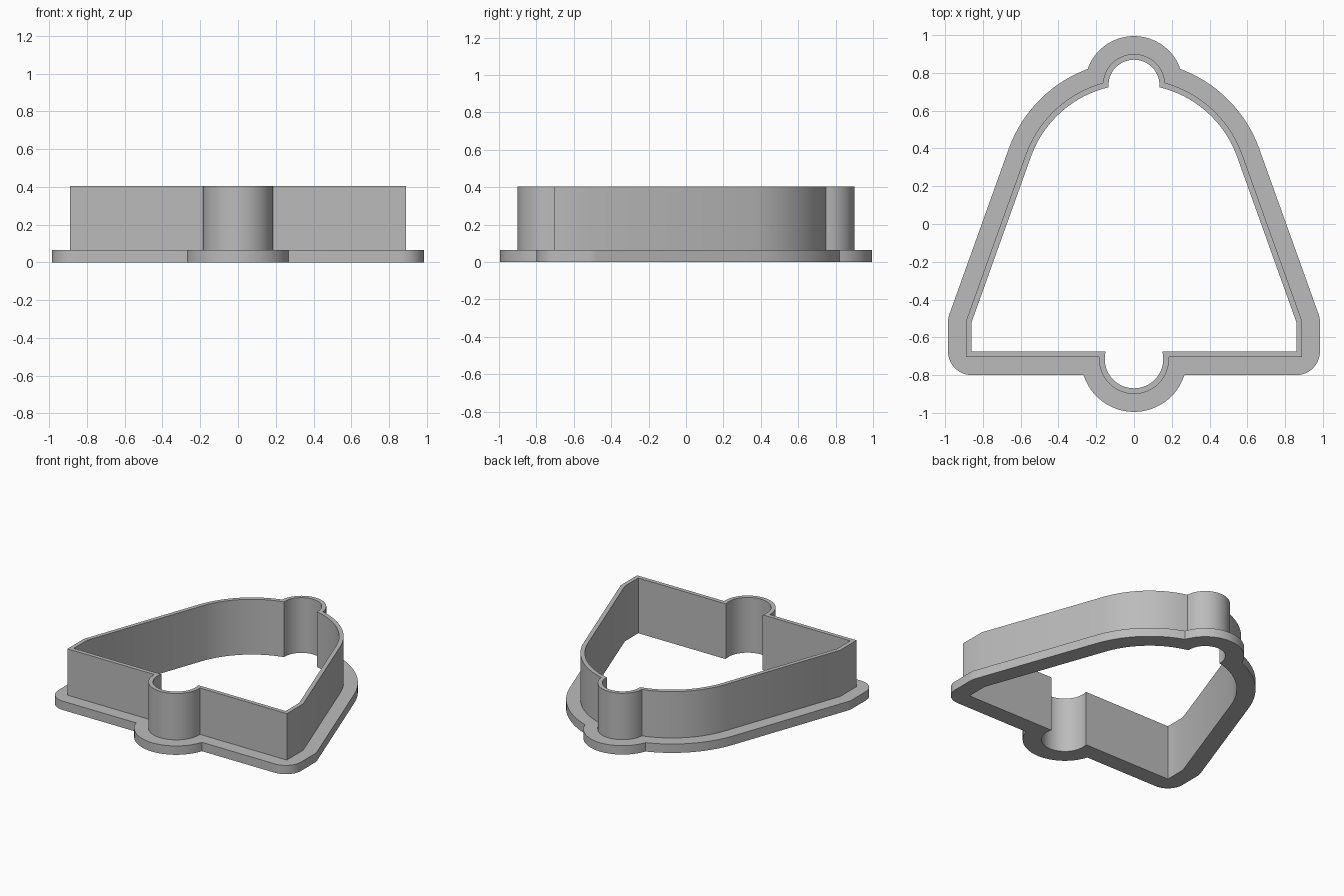
import bpy
import bmesh
from math import sin, cos, atan2, acos, hypot, pi

cube = bpy.data.objects.get("Cube")
if cube:
    bpy.data.objects.remove(cube, do_unlink=True)

# Bell shape, measured along the inside face of the cutting wall
KNOB_Y, KNOB_R = 0.735, 0.135
DOME_Y, DOME_R = 0.16, 0.58
CLAPPER_Y, CLAPPER_R = -0.715, 0.155
SIDE_X, SIDE_Y, BASE_Y = 0.86, -0.52, -0.675
reach, drop = hypot(SIDE_X, SIDE_Y - DOME_Y), atan2(SIDE_Y - DOME_Y, SIDE_X)
LEAN = drop + acos(DOME_R / reach)      # direction the sloping side faces


def arc(cx, cy, r, a0, a1, n):
    return [(cx + r * cos(a0 + (a1 - a0) * i / n),
             cy + r * sin(a0 + (a1 - a0) * i / n)) for i in range(n + 1)]


def outline(d, rounded):
    """Bell outline pushed outward by d, with rounded or mitred corners."""
    # knob, from its tip to where it meets the dome
    r, R, gap = KNOB_R + d, DOME_R + d, KNOB_Y - DOME_Y
    y = DOME_Y + (R * R - r * r + gap * gap) / (2 * gap)
    x = (R * R - (y - DOME_Y) ** 2) ** 0.5
    half = arc(0, KNOB_Y, r, pi / 2, atan2(y - KNOB_Y, x), 20)
    # dome, running into the straight side
    half += arc(0, DOME_Y, R, atan2(y - DOME_Y, x), LEAN, 20)[1:]
    # lip corners
    if rounded:
        half += arc(SIDE_X, SIDE_Y, d, LEAN, 0, 4)
        half += arc(SIDE_X, BASE_Y, d, 0, -pi / 2, 10)
    else:
        x = SIDE_X + d
        half += [(x, DOME_Y + (R - x * cos(LEAN)) / sin(LEAN))] * 5
        half += [(x, BASE_Y - d)] * 11
    # clapper, from the base line to its lowest point
    r, y = CLAPPER_R + d, BASE_Y - d
    x = (r * r - (y - CLAPPER_Y) ** 2) ** 0.5
    half += arc(0, CLAPPER_Y, r, atan2(y - CLAPPER_Y, x), -pi / 2, 22)
    return half + [(-px, py) for px, py in reversed(half[1:-1])]


# Cross-section of the cutter: offset, height, rounded corners
WALL, FLANGE = 0.03, 0.125
section = [(0, 0, False), (FLANGE, 0, True), (FLANGE, 0.065, True),
           (WALL, 0.065, False), (WALL, 0.405, False), (0, 0.405, False)]

bm = bmesh.new()
rings = [[bm.verts.new((x, y, z)) for x, y in outline(d, rounded)]
         for d, z, rounded in section]
count = len(rings[0])
for k, ring in enumerate(rings):
    nxt = rings[(k + 1) % len(rings)]
    for i in range(count):
        j = (i + 1) % count
        bm.faces.new((ring[i], ring[j], nxt[j], nxt[i]))
bmesh.ops.remove_doubles(bm, verts=bm.verts, dist=0.0001)
bmesh.ops.recalc_face_normals(bm, faces=bm.faces)

mesh = bpy.data.meshes.new("bell_cutter")
bm.to_mesh(mesh)
bm.free()
cutter = bpy.data.objects.new("bell_cutter", mesh)
bpy.context.collection.objects.link(cutter)

# Plain grey plastic
grey = bpy.data.materials.new("grey plastic")
grey.use_nodes = True
colour = (0.5, 0.5, 0.5, 1)
grey.diffuse_color = colour
grey.node_tree.nodes["Principled BSDF"].inputs["Base Color"].default_value = colour
mesh.materials.append(grey)

bpy.ops.object.select_all(action="DESELECT")
cutter.select_set(True)
bpy.context.view_layer.objects.active = cutter
bpy.ops.object.shade_smooth_by_angle(angle=pi / 6)
